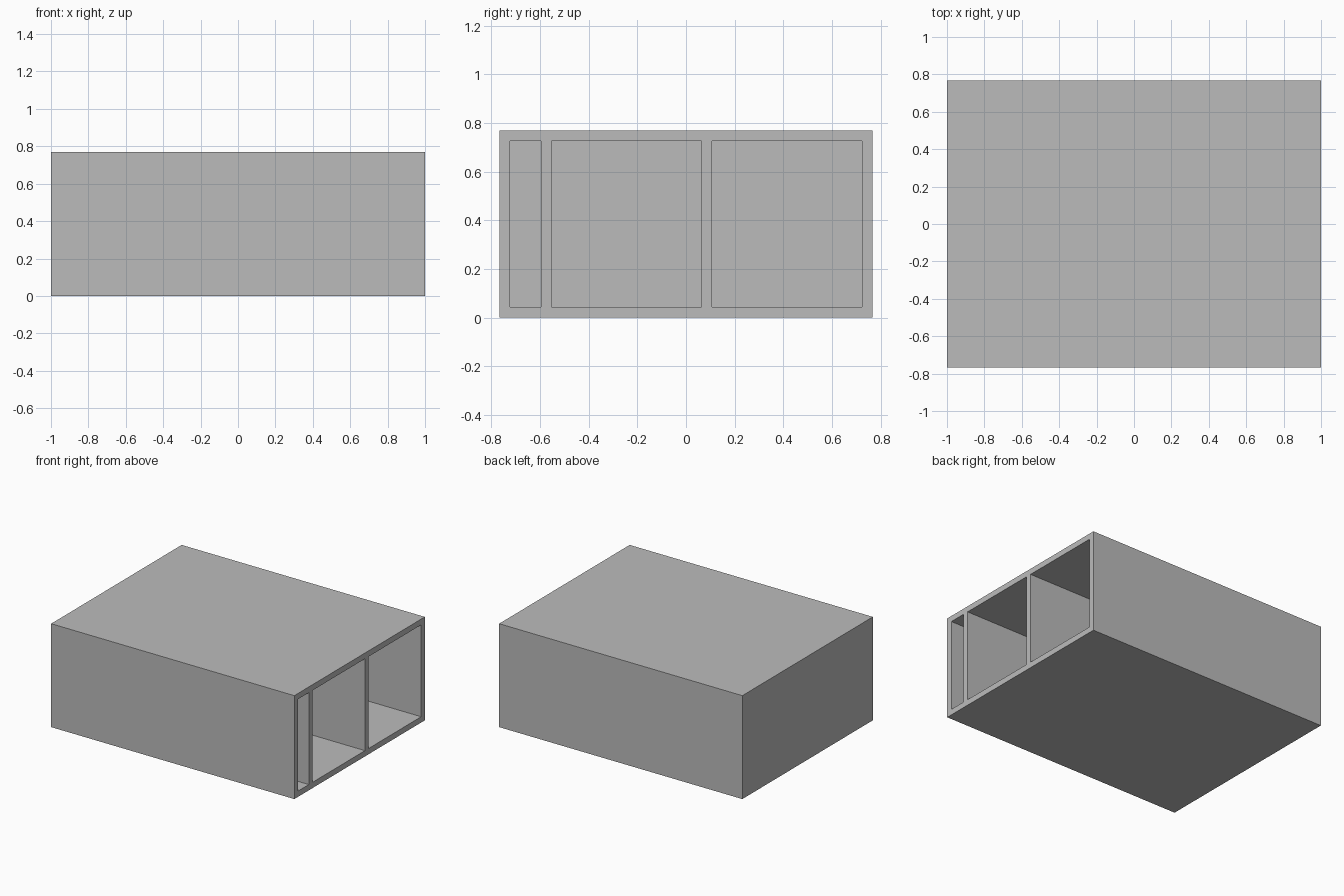
import bpy
import bmesh

cube = bpy.data.objects.get("Cube")
if cube:
    bpy.data.objects.remove(cube, do_unlink=True)

# One plain grey for the whole shell
grey = bpy.data.materials.new("plain_grey")
grey.use_nodes = True
color = (0.5, 0.5, 0.5, 1.0)
grey.diffuse_color = color
grey.node_tree.nodes["Principled BSDF"].inputs["Base Color"].default_value = color

HALF_X, HALF_Y, HEIGHT, WALL = 1.0, 0.7665, 0.769, 0.043
CELL_WIDTHS = (0.127, 0.617, 0.617)   # narrow slot at the front, two wide bays


def grid_face(bm, y0, y1, z0, z1):
    """One rectangle in the open end."""
    corners = ((y0, z0), (y1, z0), (y1, z1), (y0, z1))
    return bm.faces.new([bm.verts.new((HALF_X, y, z)) for y, z in corners])


# Lines that divide the open end into walls and cells
ys = [-HALF_Y]
for width in CELL_WIDTHS:
    ys += [ys[-1] + WALL, ys[-1] + WALL + width]
ys.append(HALF_Y)
zs = [0, WALL, HEIGHT - WALL, HEIGHT]

bm = bmesh.new()

# Open end: rim and dividers, with the cells kept for sinking
cells = []
for i in range(len(ys) - 1):
    for j in range(len(zs) - 1):
        face = grid_face(bm, ys[i], ys[i + 1], zs[j], zs[j + 1])
        if i % 2 == 1 and j == 1:
            cells.append(face)
bmesh.ops.remove_doubles(bm, verts=bm.verts, dist=0.0001)

# Outer walls: pull the border back to the closed end and cap it
border = [e for e in bm.edges if e.is_boundary]
result = bmesh.ops.extrude_edge_only(bm, edges=border)["geom"]
for vert in (g for g in result if isinstance(g, bmesh.types.BMVert)):
    vert.co.x = -HALF_X
bmesh.ops.contextual_create(
    bm, geom=[g for g in result if isinstance(g, bmesh.types.BMEdge)])

# Compartments: sink each cell, leaving a back wall
for cell in cells:
    sunk = bmesh.ops.extrude_discrete_faces(bm, faces=[cell])["faces"][0]
    for vert in sunk.verts:
        vert.co.x = -HALF_X + WALL

# Merge coplanar pieces and orient the surface outward
bmesh.ops.dissolve_limit(bm, angle_limit=0.01, verts=bm.verts, edges=bm.edges)
bmesh.ops.recalc_face_normals(bm, faces=bm.faces)

mesh = bpy.data.meshes.new("divided_case")
bm.to_mesh(mesh)
bm.free()
mesh.materials.append(grey)
case = bpy.data.objects.new("divided_case", mesh)
bpy.context.collection.objects.link(case)
